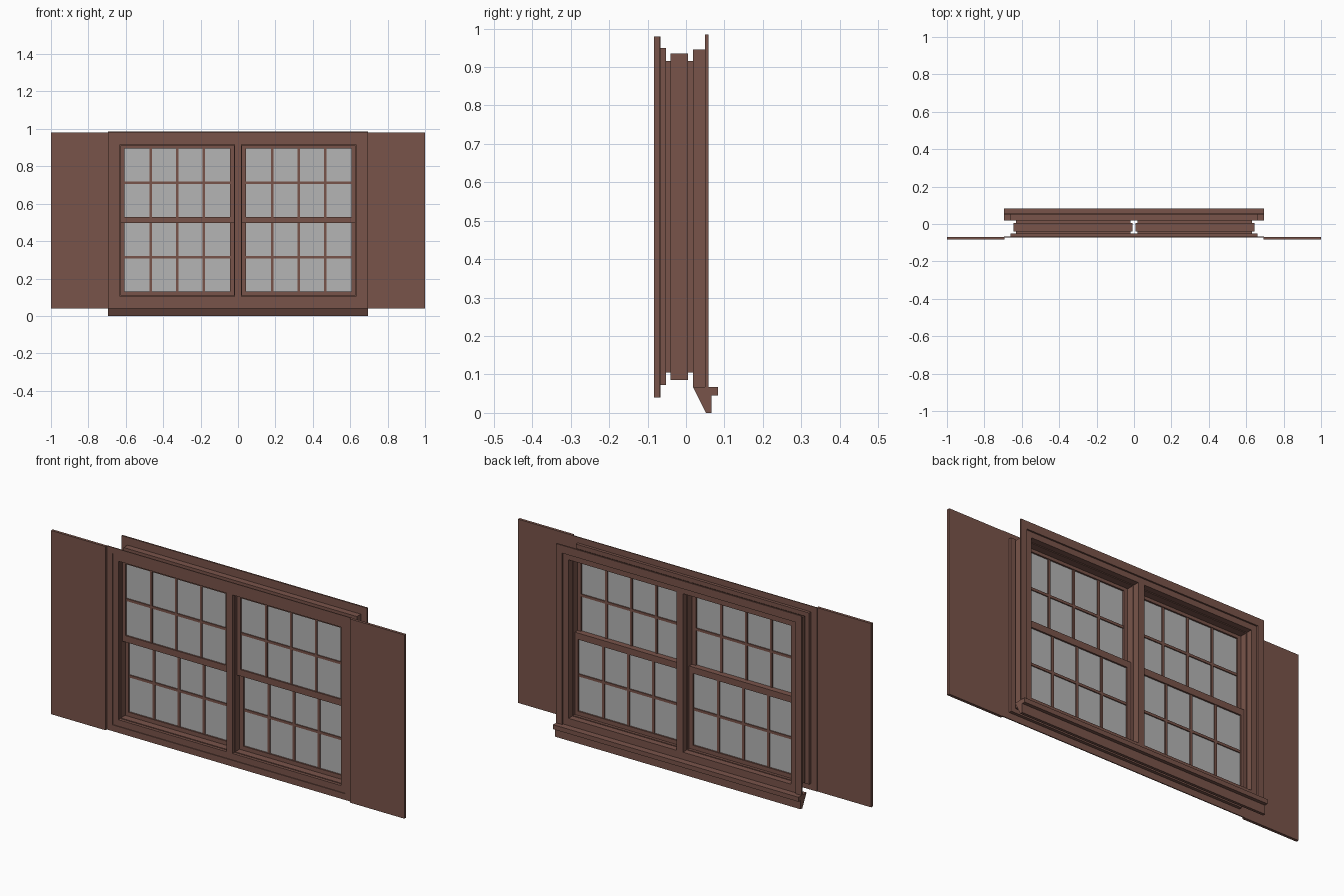
import bpy
import bmesh

cube = bpy.data.objects.get("Cube")
if cube:
    bpy.data.objects.remove(cube, do_unlink=True)


def material(name, rgb):
    m = bpy.data.materials.new(name)
    m.use_nodes = True
    m.diffuse_color = (*rgb, 1)
    m.node_tree.nodes["Principled BSDF"].inputs["Base Color"].default_value = (*rgb, 1)
    return m


brown = material("brown_paint", (0.19, 0.088, 0.068))
grey = material("grey_glass", (0.46, 0.46, 0.46))


def finish(name, bm, mat):
    bmesh.ops.recalc_face_normals(bm, faces=bm.faces)
    mesh = bpy.data.meshes.new(name)
    bm.to_mesh(mesh)
    bm.free()
    mesh.materials.append(mat)
    obj = bpy.data.objects.new(name, mesh)
    bpy.context.collection.objects.link(obj)
    return obj


def add_box(bm, x, y, z):
    """Box from three (low, high) ranges."""
    v = [bm.verts.new((a, b, c)) for a in x for b in y for c in z]
    for f in ((0, 1, 3, 2), (4, 5, 7, 6), (0, 1, 5, 4),
              (2, 3, 7, 6), (0, 2, 6, 4), (1, 3, 7, 5)):
        bm.faces.new([v[i] for i in f])


def box(name, x, y, z, mat=brown):
    bm = bmesh.new()
    add_box(bm, x, y, z)
    return finish(name, bm, mat)


def frame(name, outer, inner, y):
    """Mitred rectangular frame; outer and inner are (x0, x1, z0, z1)."""
    bm = bmesh.new()

    def loop(r, d):
        x0, x1, z0, z1 = r
        return [bm.verts.new((px, d, pz))
                for px, pz in ((x0, z0), (x1, z0), (x1, z1), (x0, z1))]

    loops = [loop(outer, y[0]), loop(outer, y[1]), loop(inner, y[1]), loop(inner, y[0])]
    for a, b in zip(loops, loops[1:] + loops[:1]):
        for i in range(4):
            j = (i + 1) % 4
            bm.faces.new((a[i], a[j], b[j], b[i]))
    return finish(name, bm, brown)


# Shared rectangles of the stepped frame
casing = (-0.66, 0.66, 0.072, 0.95)
opening = (-0.63, 0.63, 0.105, 0.916)
MULLION = 0.0175
FRONT, BACK = (-0.068, -0.052), (0.018, 0.05)

# Front and back casings with thin outer flanges
frame("front_flange", (-0.695, 0.695, 0.04, 0.98), casing, (-0.072, -0.067))
frame("front_casing", casing, opening, FRONT)
frame("back_casing", (-0.66, 0.66, 0.068, 0.945), opening, BACK)
frame("back_flange", (-0.695, 0.695, 0.055, 0.985), (-0.66, 0.66, 0.068, 0.945), (0.05, 0.058))
for label, depth in (("front", FRONT), ("back", BACK)):
    box(label + "_mullion", (-MULLION, MULLION), depth, opening[2:])

# Sill: side profile swept across the width
profile = [(0.018, 0.068), (0.083, 0.068), (0.083, 0.045),
           (0.066, 0.045), (0.066, 0), (0.052, 0)]
bm = bmesh.new()
ends = [[bm.verts.new((x, y, z)) for y, z in profile] for x in (-0.695, 0.695)]
for end in ends:
    bm.faces.new(end)
for i in range(len(profile)):
    j = (i + 1) % len(profile)
    bm.faces.new((ends[0][i], ends[0][j], ends[1][j], ends[1][i]))
finish("sill", bm, brown)


def sash(name, x, z, glass_x, glass_z, y):
    """Sash frame, glazing bars (four by two panes) and glass."""
    frame(name + "_frame", (*x, *z), (*glass_x, *glass_z), y)
    mid = sum(y) / 2
    half = 0.0065
    bars_y = (mid - 0.008, mid + 0.008)
    bm = bmesh.new()
    for i in range(1, 4):
        c = glass_x[0] + (glass_x[1] - glass_x[0]) * i / 4
        add_box(bm, (c - half, c + half), bars_y, glass_z)
    c = sum(glass_z) / 2
    add_box(bm, glass_x, bars_y, (c - half, c + half))
    finish(name + "_bars", bm, brown)
    box(name + "_glass", glass_x, (mid - 0.003, mid + 0.003), glass_z, grey)


# Two double-hung windows, mirrored about the mullion
for side, s in (("left", 1), ("right", -1)):
    def span(a, b):
        return tuple(sorted((s * a, s * b)))

    lining = (*span(MULLION, 0.63), 0.105, 0.916)
    inside = (*span(MULLION + 0.004, 0.626), 0.109, 0.912)
    frame(side + "_lining", lining, inside, (-0.053, 0.019))
    frame(side + "_jamb", (*span(0.0075, 0.645), 0.085, 0.935), lining, (-0.04, 0.005))
    glass_x = span(0.043, 0.608)
    sash(side + "_upper_sash", inside[:2], (0.497, 0.912), glass_x, (0.53, 0.896), (-0.04, -0.0175))
    sash(side + "_lower_sash", inside[:2], (0.109, 0.53), glass_x, (0.13, 0.497), (-0.0175, 0.005))
    # Flat shutter panel beside the frame
    box(side + "_shutter", span(0.692, 1), (-0.083, -0.069), (0.04, 0.98))
